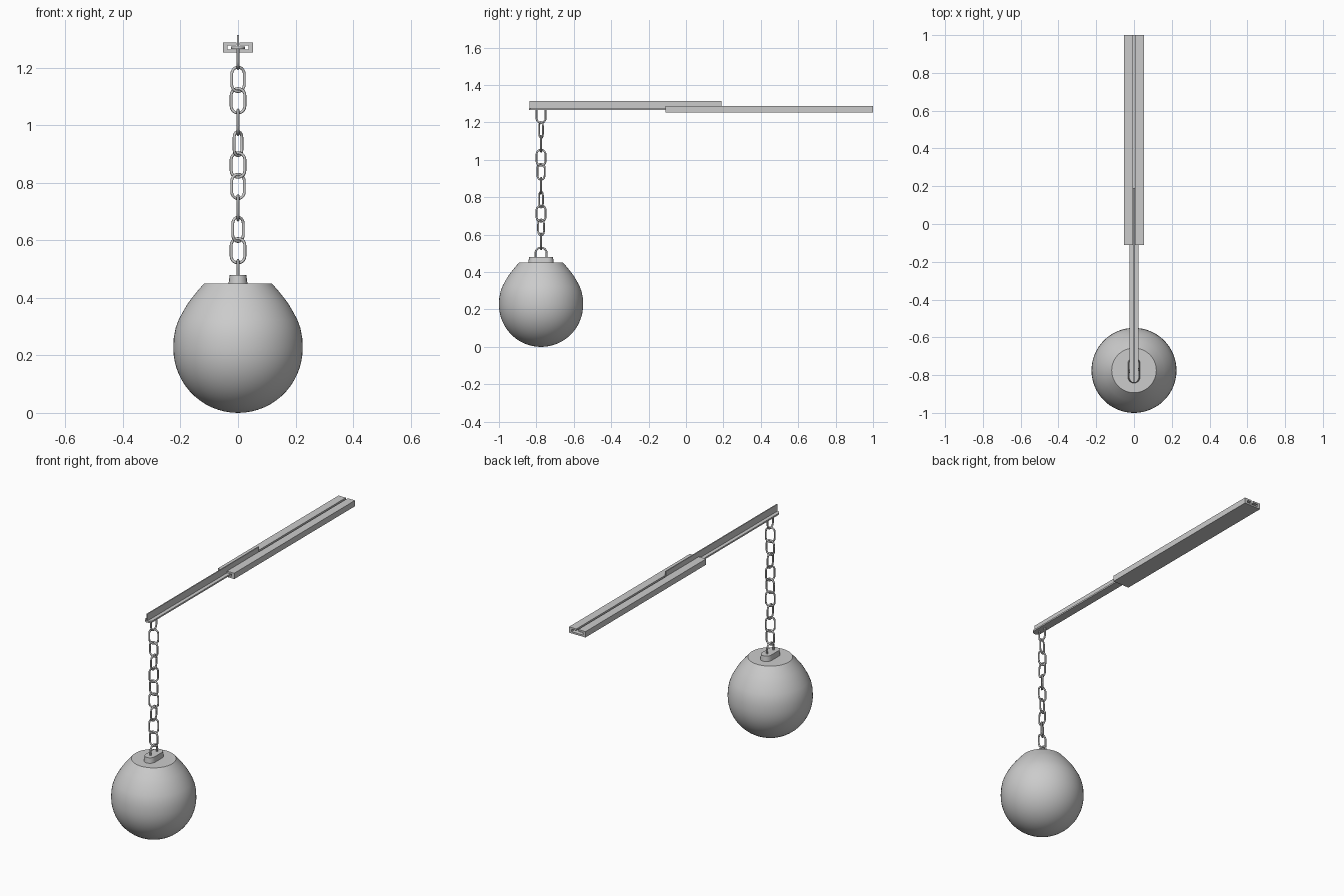
import bpy, bmesh, math

if "Cube" in bpy.data.objects:
    bpy.data.objects.remove(bpy.data.objects["Cube"])

CY = -0.775      # hanging axis of the chain and ball
WIRE = 0.005     # link wire radius


def finish(name, bm, smooth=True):
    bmesh.ops.recalc_face_normals(bm, faces=bm.faces)
    me = bpy.data.meshes.new(name)
    bm.to_mesh(me)
    bm.free()
    ob = bpy.data.objects.new(name, me)
    bpy.context.collection.objects.link(ob)
    if smooth:
        bpy.ops.object.select_all(action='DESELECT')
        bpy.context.view_layer.objects.active = ob
        ob.select_set(True)
        bpy.ops.object.shade_smooth_by_angle(angle=math.radians(35))
    return ob


def loft(name, rings, smooth=True):
    """Closed solid from a bottom and a top outline."""
    bm = bmesh.new()
    a, b = [[bm.verts.new(p) for p in r] for r in rings]
    n = len(a)
    bm.faces.new(a)
    bm.faces.new(b)
    for i in range(n):
        j = (i + 1) % n
        bm.faces.new((a[i], a[j], b[j], b[i]))
    return finish(name, bm, smooth)


def arc(cx, cy, r, a0, a1, n=8):
    return [(cx + r * math.cos(math.radians(a0 + (a1 - a0) * i / n)),
             cy + r * math.sin(math.radians(a0 + (a1 - a0) * i / n))) for i in range(n + 1)]


def stadium(r, half):
    """Outline with round ends, long in the second axis."""
    return arc(0, half - r, r, 0, 180) + arc(0, r - half, r, 180, 360)


def wire(name, pts, z, turn, closed):
    """Round wire along a path drawn in the upright plane, turned about z."""
    cu = bpy.data.curves.new(name, 'CURVE')
    cu.dimensions = '3D'
    cu.bevel_depth = WIRE
    cu.bevel_resolution = 2
    cu.use_fill_caps = True
    sp = cu.splines.new('POLY')
    sp.points.add(len(pts) - 1)
    for p, (u, v) in zip(sp.points, pts):
        p.co = (u, 0, v, 1)
    sp.use_cyclic_u = closed
    sp.use_smooth = True
    ob = bpy.data.objects.new(name, cu)
    ob.location = (0, CY, z)
    ob.rotation_euler.z = math.radians(turn)
    bpy.context.collection.objects.link(ob)
    bpy.ops.object.select_all(action='DESELECT')
    bpy.context.view_layer.objects.active = ob
    ob.select_set(True)
    bpy.ops.object.convert(target='MESH')


# ball: lathe with a flattened shoulder
profile = [(0.225 * math.sin(math.radians(a)), 0.225 - 0.225 * math.cos(math.radians(a)))
           for a in range(0, 91, 6)]
profile += [(0.2235, 0.26), (0.217, 0.295), (0.206, 0.325), (0.191, 0.353),
            (0.175, 0.38), (0.16, 0.4), (0.14, 0.425), (0.118, 0.45), (0, 0.45)]
bm = bmesh.new()
vs = [bm.verts.new((r, CY, z)) for r, z in profile]
es = [bm.edges.new(p) for p in zip(vs, vs[1:])]
bmesh.ops.spin(bm, geom=vs + es, cent=(0, CY, 0), axis=(0, 0, 1),
               angle=2 * math.pi, steps=64, use_duplicate=False)
bmesh.ops.remove_doubles(bm, verts=bm.verts, dist=1e-5)
finish("ball", bm)

# tapered mounting block on the ball
loft("ball_mount", [[(x, CY + y, 0.448) for x, y in stadium(0.033, 0.068)],
                    [(x, CY + y, 0.48) for x, y in stadium(0.029, 0.064)]])

# shackles on the ball and under the beam
R = 0.024
wire("ball_shackle", [(0.03, -0.035)] + arc(0, 0.019, 0.03, 0, 180, 12) + [(-0.03, -0.035)],
     0.482, 90, False)
wire("beam_shackle", [(-R, 0.05)] + arc(0, 0, R, 180, 360, 12) + [(R, 0.05)],
     1.222, 90, False)

# chain links, each with its own twist
link = arc(0, 0.0185, R, 0, 180, 10) + arc(0, -0.0185, R, 180, 360, 10)
for i, turn in enumerate([25, 0, 90, 55, 0, 25, 90, 40, 0]):
    wire(f"chain_link_{i + 1}", link, 1.16 - i * 0.0745, turn, True)

# sliding T beam: round-nosed flange and thin upright web
flange = [(0.024, 0.19), (-0.024, 0.19)] + arc(0, -0.816, 0.024, 180, 360)
loft("beam_flange", [[(x, y, z) for x, y in flange] for z in (1.266, 1.275)])
web = [(-0.003, 1.27), (0.003, 1.27), (0.003, 1.315), (-0.003, 1.315)]
loft("beam_web", [[(x, y, z) for x, z in web] for y in (-0.838, 0.19)], False)

# slotted channel that holds the beam
half = [(0.006, 1.288), (0.053, 1.288), (0.053, 1.254), ]
inner = [(0.006, 1.278), (0.036, 1.278), (0.036, 1.264)]
section = half + [(-x, z) for x, z in reversed(half)] \
    + [(-x, z) for x, z in inner] + list(reversed(inner))
loft("channel_rail", [[(x, y, z) for x, z in section] for y in (-0.11, 1.0)], False)
